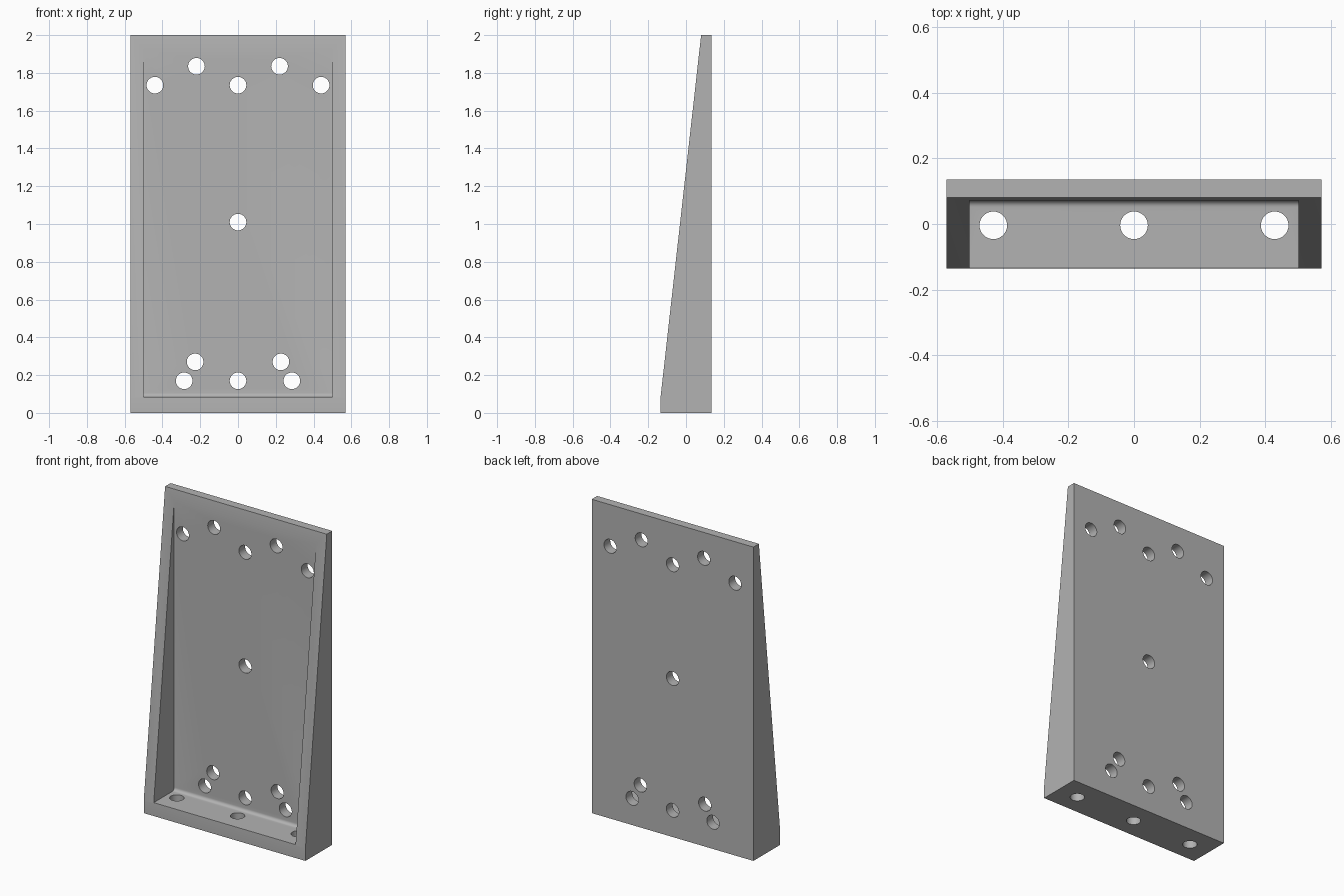
import bpy
import bmesh
import math
from mathutils import Matrix

if "Cube" in bpy.data.objects:
    bpy.data.objects.remove(bpy.data.objects["Cube"], do_unlink=True)

# Single plain grey material
GREY = (0.45, 0.45, 0.45, 1.0)
grey = bpy.data.materials.new("plain_grey")
grey.use_nodes = True
grey.diffuse_color = GREY
grey.node_tree.nodes["Principled BSDF"].inputs["Base Color"].default_value = GREY


def add_object(name, bm):
    bmesh.ops.recalc_face_normals(bm, faces=bm.faces)
    mesh = bpy.data.meshes.new(name)
    bm.to_mesh(mesh)
    bm.free()
    mesh.materials.append(grey)
    obj = bpy.data.objects.new(name, mesh)
    bpy.context.collection.objects.link(obj)
    return obj


def side_prism(name, profile, half_width):
    """Extrude a (y, z) side profile across x."""
    bm = bmesh.new()
    face = bm.faces.new([bm.verts.new((-half_width, y, z)) for y, z in profile])
    result = bmesh.ops.extrude_face_region(bm, geom=[face])
    verts = [g for g in result["geom"] if isinstance(g, bmesh.types.BMVert)]
    bmesh.ops.translate(bm, verts=verts, vec=(2 * half_width, 0, 0))
    return add_object(name, bm)


def drills(name, centres, radius, depth, tilt):
    """One cutter holding a round drill at every centre."""
    bm = bmesh.new()
    for centre in centres:
        bmesh.ops.create_cone(
            bm, cap_ends=True, segments=40, radius1=radius, radius2=radius,
            depth=depth,
            matrix=Matrix.Translation(centre) @ Matrix.Rotation(tilt, 4, "X"))
    return add_object(name, bm)


def cut(target, cutter):
    cutter.hide_render = True
    mod = target.modifiers.new("cut", "BOOLEAN")
    mod.operation = "DIFFERENCE"
    mod.solver = "EXACT"
    mod.object = cutter
    bpy.context.view_layer.objects.active = target
    bpy.ops.object.modifier_apply(modifier=mod.name)
    bpy.data.objects.remove(cutter, do_unlink=True)


# Wedge-sided body
BACK, FLOOR, PLATE = 0.135, 0.085, 0.072
bracket = side_prism("angle_bracket", [
    (-BACK, 0), (BACK, 0), (BACK, 2), (0.08, 2), (-BACK, 0.08)], 0.57)

# Pocket between the side ribs, with a small fillet where floor meets plate
R = 0.02
fillet = [(PLATE - R + R * math.sin(a), FLOOR + R - R * math.cos(a))
          for a in (math.radians(15 * i) for i in range(7))]
cut(bracket, side_prism("pocket_cutter",
                        [(-0.3, FLOOR)] + fillet + [(PLATE, 2.2), (-0.3, 2.2)], 0.5))

# Bolt holes through the back plate, mirrored about the middle
plate_holes = [(0, 0.17), (0, 1.01), (0, 1.735)]
for x, z in [(0.285, 0.17), (0.227, 0.27), (0.22, 1.835), (0.44, 1.735)]:
    plate_holes += [(x, z), (-x, z)]
cut(bracket, drills("plate_drills", [(x, 0.12, z) for x, z in plate_holes],
                    0.044, 0.2, math.pi / 2))

# Bolt holes through the floor
cut(bracket, drills("floor_drills", [(x, -0.004, 0.03) for x in (-0.428, 0, 0.428)],
                    0.042, 0.2, 0))

# Smooth hole walls, keep edges sharp
bpy.ops.object.select_all(action="DESELECT")
bracket.select_set(True)
bpy.context.view_layer.objects.active = bracket
bpy.ops.object.shade_smooth_by_angle(angle=math.radians(30))
